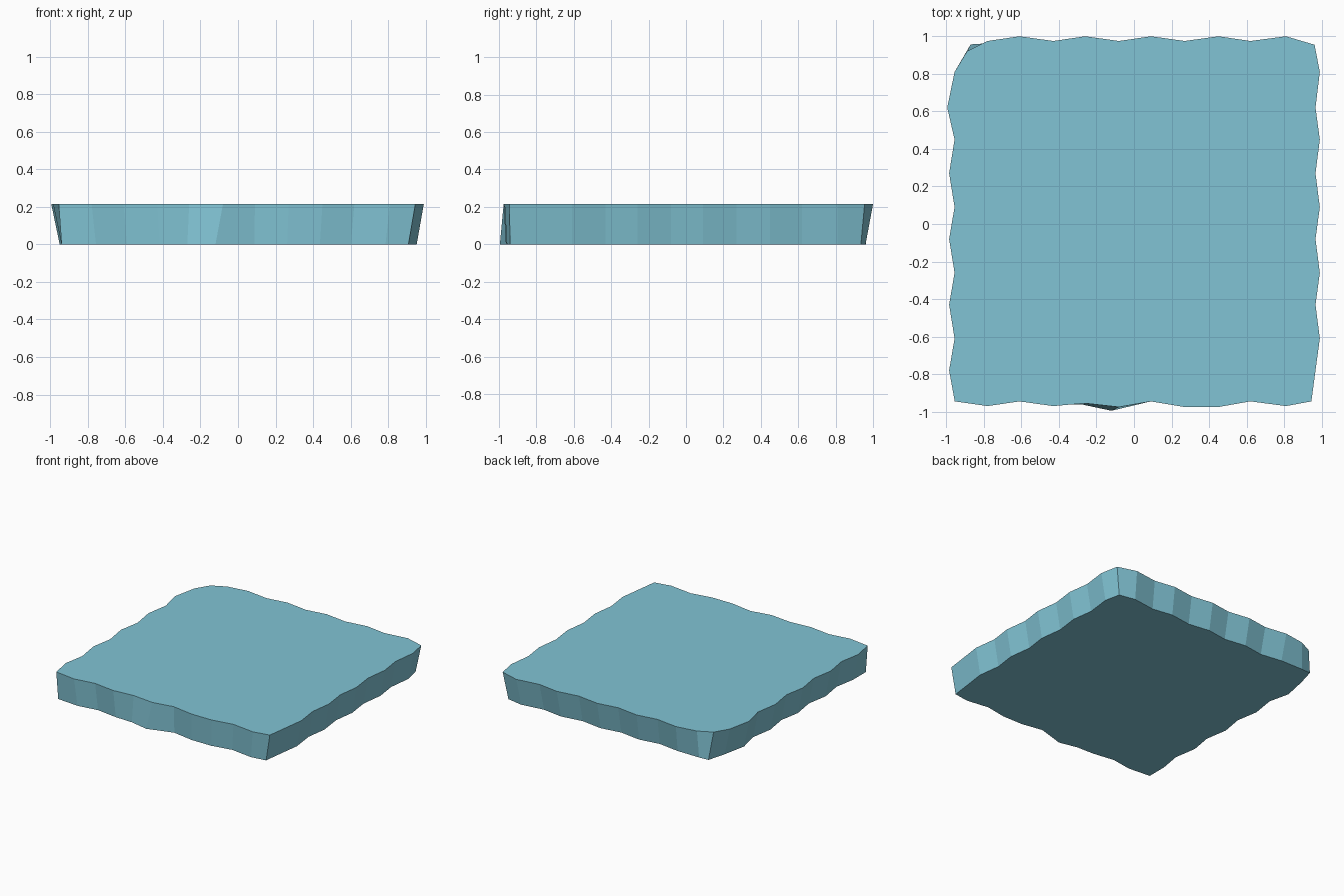
import bpy
import bmesh

if "Cube" in bpy.data.objects:
    bpy.data.objects.remove(bpy.data.objects["Cube"])

HEIGHT = 0.215
# Shared stations along every side of the slab
STATIONS = [-0.78, -0.61, -0.43, -0.26, -0.08, 0.09, 0.27, 0.45, 0.62, 0.81]


def wave(low, high):
    """Offsets alternating between two depths, one per station."""
    return [low if i % 2 == 0 else high for i in range(len(STATIONS))]


# Edge depth of each chipped side at the top rim
front = [-0.97, -0.945, -0.97, -0.955, -0.975, -0.945, -0.975, -0.975, -0.945, -0.97]
right = wave(0.967, 0.99)
back = wave(0.975, 1.0)
left = wave(-0.985, -0.956)
left[8] = -0.995

# Each entry pairs a top rim point with its bottom rim point, counter-clockwise
pairs = [((-0.955, -0.945), (-0.94, -0.942))]
for x, y in zip(STATIONS, front):
    pairs.append(((x, y), (x * 0.97, y + 0.012)))
pairs[5] = ((-0.08, -0.975), (-0.12, -0.995))
pairs[4] = ((-0.26, -0.955), (-0.27, -0.963))
pairs.append(((0.945, -0.945), (0.908, -0.94)))
for y, x in zip(STATIONS, right):
    pairs.append(((x, y), (x - 0.038, y)))
pairs.append(((0.962, 0.955), (0.925, 0.935)))
for x, y in reversed(list(zip(STATIONS, back))):
    pairs.append(((x, y), (x * 0.98, y - 0.04)))
pairs[-1] = ((-0.78, 0.975), (-0.79, 0.962))
# Worn back-left corner
pairs.append(((-0.89, 0.92), (-0.87, 0.957)))
for y, x in reversed(list(zip(STATIONS, left))):
    pairs.append(((x, y), (x + 0.045, y)))

# Slab: two caps joined by faceted side walls
bm = bmesh.new()
top = [bm.verts.new((x, y, HEIGHT)) for (x, y), _ in pairs]
bottom = [bm.verts.new((x, y, 0)) for _, (x, y) in pairs]
bm.faces.new(top)
bm.faces.new(bottom[::-1])
n = len(pairs)
for i in range(n):
    j = (i + 1) % n
    bm.faces.new((bottom[i], bottom[j], top[j], top[i]))
bmesh.ops.recalc_face_normals(bm, faces=bm.faces)
mesh = bpy.data.meshes.new("stone_slab")
bm.to_mesh(mesh)
bm.free()

slab = bpy.data.objects.new("stone_slab", mesh)
bpy.context.collection.objects.link(slab)
mat = bpy.data.materials.new("blue_stone")
mat.diffuse_color = (0.22, 0.55, 0.66, 1)
mat.use_nodes = True
mat.node_tree.nodes["Principled BSDF"].inputs["Base Color"].default_value = mat.diffuse_color
mesh.materials.append(mat)
